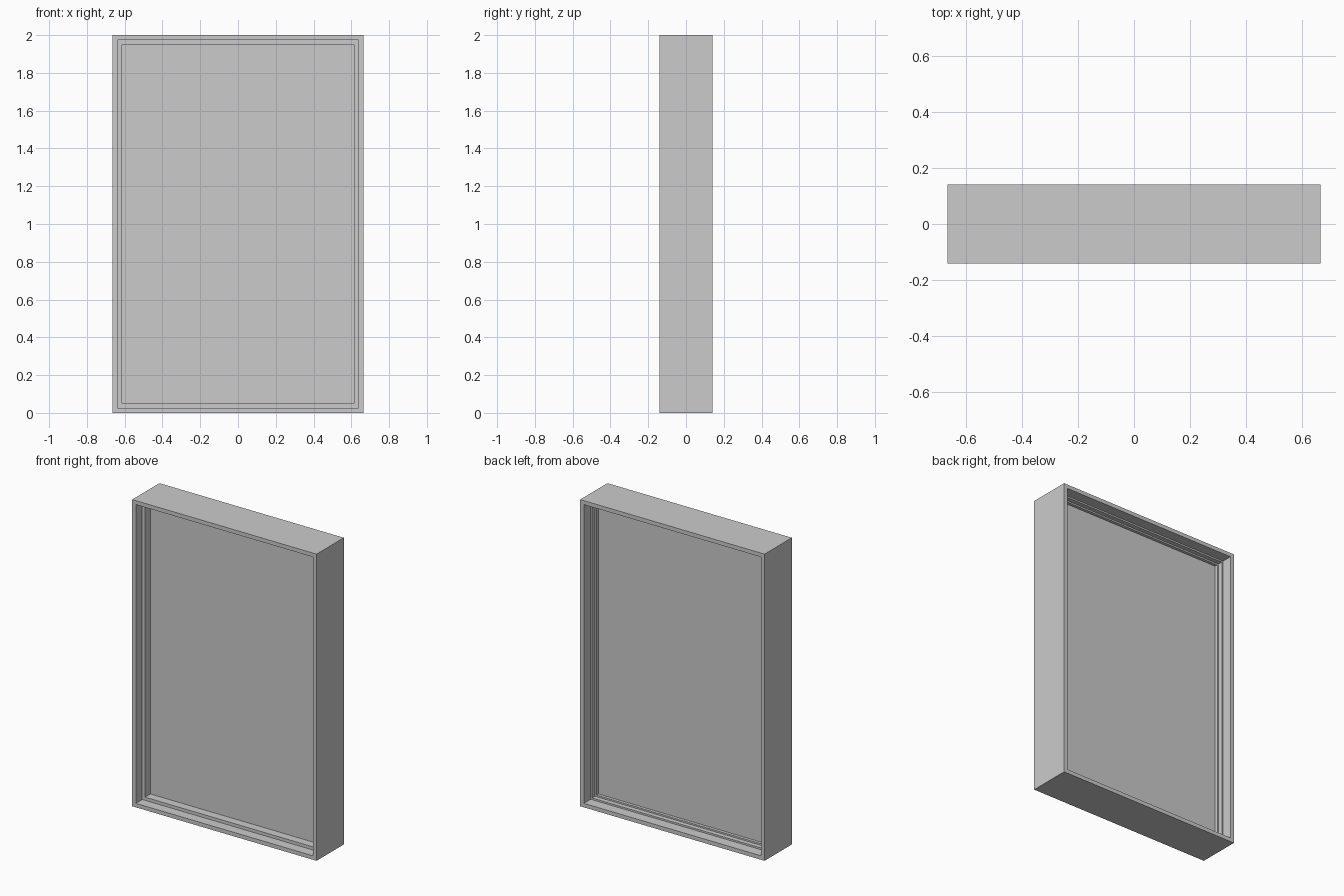
import bpy, bmesh

cube = bpy.data.objects.get("Cube")
if cube:
    bpy.data.objects.remove(cube, do_unlink=True)

HALF_W, HEIGHT, HALF_D = 0.665, 2.0, 0.14

grey = bpy.data.materials.new("window_grey")
colour = (0.6, 0.6, 0.6, 1)
grey.diffuse_color = colour
grey.use_nodes = True
grey.node_tree.nodes["Principled BSDF"].inputs["Base Color"].default_value = colour


def add_object(name, bm):
    bmesh.ops.recalc_face_normals(bm, faces=bm.faces)
    mesh = bpy.data.meshes.new(name)
    bm.to_mesh(mesh)
    bm.free()
    mesh.materials.append(grey)
    bpy.context.collection.objects.link(bpy.data.objects.new(name, mesh))


def rectangle(bm, inset, y):
    w = HALF_W - inset
    corners = ((-w, inset), (w, inset), (w, HEIGHT - inset), (-w, HEIGHT - inset))
    return [bm.verts.new((x, y, z)) for x, z in corners]


def mitred_frame(name, profile):
    """Sweep a closed (inset, depth) profile around the opening with mitred corners."""
    bm = bmesh.new()
    loops = [rectangle(bm, inset, y) for inset, y in profile]
    for a, b in zip(loops, loops[1:] + loops[:1]):
        for i in range(4):
            j = (i + 1) % 4
            bm.faces.new((a[i], a[j], b[j], b[i]))
    add_object(name, bm)


def box_profile(outer, inner, front, back):
    return [(outer, front), (inner, front), (inner, back), (outer, back)]


# Outer casing around the opening
mitred_frame("outer_frame", box_profile(0, 0.026, -HALF_D, HALF_D))

# Sash with a stepped rebate on its back
mitred_frame("sash_frame", [(0.03, -0.08), (0.05, -0.08), (0.05, 0.045),
                            (0.04, 0.045), (0.04, 0.075), (0.03, 0.075)])

# Thin seal between casing and sash
mitred_frame("seal", box_profile(0.026, 0.03, -0.074, 0.07))

# Pane
bm = bmesh.new()
front, back = rectangle(bm, 0.05, -0.025), rectangle(bm, 0.05, 0.025)
bm.faces.new(front)
bm.faces.new(back)
for i in range(4):
    j = (i + 1) % 4
    bm.faces.new((front[i], front[j], back[j], back[i]))
add_object("pane", bm)
